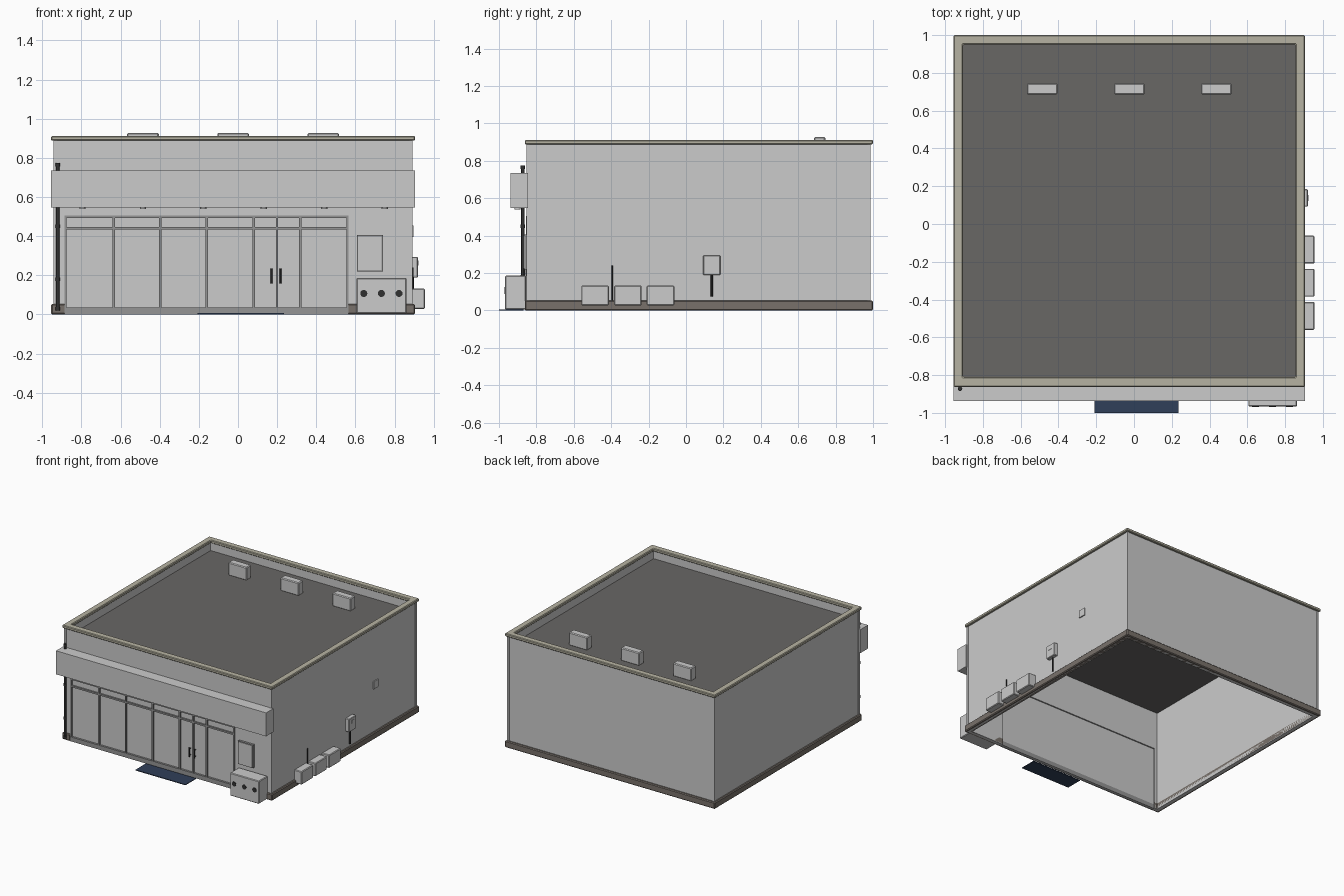
import bpy, bmesh, math

if "Cube" in bpy.data.objects:
    bpy.data.objects.remove(bpy.data.objects["Cube"])


def material(name, rgb):
    m = bpy.data.materials.new(name)
    m.diffuse_color = (*rgb, 1)
    m.use_nodes = True
    m.node_tree.nodes["Principled BSDF"].inputs["Base Color"].default_value = m.diffuse_color
    return m


BEIGE = material("coping_beige", (0.47, 0.45, 0.36))
ROOF = material("roof_grey", (0.14, 0.135, 0.13))
BASE = material("base_brown", (0.19, 0.165, 0.145))
DARK = material("dark_metal", (0.03, 0.03, 0.03))
NAVY = material("mat_navy", (0.03, 0.05, 0.1))
FRAME = material("frame_grey", (0.3, 0.3, 0.3))


def finish(name, bm, mat=None, bevel=0):
    bmesh.ops.recalc_face_normals(bm, faces=bm.faces)
    me = bpy.data.meshes.new(name)
    bm.to_mesh(me)
    bm.free()
    ob = bpy.data.objects.new(name, me)
    bpy.context.collection.objects.link(ob)
    if mat:
        me.materials.append(mat)
    if bevel:
        b = ob.modifiers.new("bevel", 'BEVEL')
        b.width = bevel
        b.segments = 1
    return ob


def box(name, x, y, z, mat=None, bevel=0):
    bm = bmesh.new()
    bmesh.ops.create_cube(bm, size=1)
    for v in bm.verts:
        v.co = [lo + (c + 0.5) * (hi - lo) for c, (lo, hi) in zip(v.co, (x, y, z))]
    return finish(name, bm, mat, bevel)


def ring(name, outer, inner, z, mat=None, bevel=0):
    """Rectangular tube; outer and inner are (x0, x1, y0, y1)."""
    bm = bmesh.new()

    def loop(r, h):
        a, b, c, d = r
        return [bm.verts.new((px, py, h)) for px, py in ((a, c), (b, c), (b, d), (a, d))]
    loops = [loop(outer, z[0]), loop(outer, z[1]), loop(inner, z[1]), loop(inner, z[0])]
    for i in range(4):
        p, q = loops[i], loops[(i + 1) % 4]
        for k in range(4):
            bm.faces.new((p[k], p[(k + 1) % 4], q[(k + 1) % 4], q[k]))
    return finish(name, bm, mat, bevel)


def cylinder(name, loc, r, depth, mat=None, along_y=False, sides=16):
    bpy.ops.mesh.primitive_cylinder_add(vertices=sides, radius=r, depth=depth, location=loc,
                                        rotation=(math.pi / 2 if along_y else 0, 0, 0))
    ob = bpy.context.object
    ob.name = name
    if mat:
        ob.data.materials.append(mat)
    bpy.ops.object.shade_smooth_by_angle()
    return ob


# Shell: walls, base course, parapet coping and sunken roof
inner = (-0.912, 0.862, -0.822, 0.957)
walls = ring("walls", (-0.938, 0.888, -0.848, 0.983), inner, (0, 0.89))
base = ring("base_course", (-0.955, 0.905, -0.862, 1.0), inner, (0, 0.053), BASE, 0.006)
ring("parapet_coping", (-0.955, 0.905, -0.862, 1.0), (-0.905, 0.855, -0.81, 0.95),
     (0.888, 0.912), BEIGE, 0.005)
box("roof_deck", (-0.925, 0.875), (-0.835, 0.97), (0.812, 0.825), ROOF)

# Shopfront opening
cutter = box("shopfront_cutter", (-0.888, 0.566), (-1.0, -0.75), (-0.1, 0.505))
cutter.hide_render = True
cutter.hide_viewport = False
cutter.display_type = 'WIRE'
for ob in (walls, base):
    m = ob.modifiers.new("opening", 'BOOLEAN')
    m.object = cutter
    m.operation = 'DIFFERENCE'
    m.solver = 'EXACT'

# Corner trims
for cx in (-0.934, 0.884):
    for cy in (-0.844, 0.979):
        box("corner_trim", (cx - 0.008, cx + 0.008), (cy - 0.008, cy + 0.008), (0.05, 0.89))

# Glazing: glass sheet, sill, frame and mullions
box("shop_glass", (-0.885, 0.563), (-0.842, -0.832), (0.0, 0.503))
box("window_sill", (-0.888, 0.566), (-0.858, -0.83), (0.0, 0.035), FRAME)
for z0, z1 in ((0.492, 0.505), (0.433, 0.446)):
    box("window_rail", (-0.888, 0.566), (-0.855, -0.832), (z0, z1), FRAME)
for mx in (-0.882, -0.635, -0.398, -0.16, 0.08, 0.199, 0.318, 0.56):
    box("window_mullion", (mx - 0.006, mx + 0.006), (-0.855, -0.832), (0.03, 0.5), FRAME)
for hx in (0.172, 0.217):
    cylinder("door_handle", (hx, -0.864, 0.196), 0.005, 0.075, DARK, sides=12)
    for hz in (0.17, 0.222):
        cylinder("handle_stub", (hx, -0.853, hz), 0.003, 0.022, DARK, True, 8)

# Fascia band with downlights underneath
box("fascia_band", (-0.955, 0.905), (-0.938, -0.845), (0.547, 0.735))
for i in range(6):
    cylinder("fascia_downlight", (-0.795 + 0.309 * i, -0.9, 0.545), 0.016, 0.012)

# Front downpipe
cylinder("downpipe", (-0.921, -0.872, 0.395), 0.009, 0.75, DARK)
for pz in (0.03, 0.18, 0.45, 0.765):
    cylinder("downpipe_collar", (-0.921, -0.872, pz), 0.012, 0.018, DARK)

# Wall notice board
box("notice_board_frame", (0.607, 0.74), (-0.866, -0.845), (0.22, 0.405), FRAME)
box("notice_board_panel", (0.613, 0.734), (-0.869, -0.85), (0.226, 0.399))

# Recycling bin cabinet with three round openings
box("bin_cabinet", (0.605, 0.862), (-0.967, -0.855), (0.004, 0.187), None, 0.005)
for bx in (0.643, 0.733, 0.823):
    cylinder("bin_opening", (bx, -0.964, 0.107), 0.018, 0.012, DARK, True, 24)

# Door mat
box("door_mat", (-0.208, 0.235), (-1.0, -0.868), (0.0, 0.006), NAVY)

# Side condenser units and pipe
for y0 in (-0.56, -0.385, -0.21):
    box("condenser_unit", (0.888, 0.955), (y0, y0 + 0.148), (0.027, 0.132), None, 0.005)
cylinder("condenser_pipe", (0.893, -0.395, 0.14), 0.004, 0.2, DARK, sides=10)

# Electric meter with conduit, and small wall vent
box("meter_box", (0.885, 0.92), (0.092, 0.184), (0.188, 0.294), None, 0.004)
box("meter_cover", (0.915, 0.923), (0.122, 0.154), (0.25, 0.275))
cylinder("meter_conduit", (0.895, 0.138, 0.135), 0.006, 0.12, DARK, sides=10)
box("wall_vent", (0.885, 0.896), (0.438, 0.5), (0.395, 0.455))

# Rooftop units
for ux in (-0.486, -0.025, 0.436):
    box("rooftop_unit", (ux - 0.081, ux + 0.081), (0.685, 0.745), (0.822, 0.927), None, 0.006)
